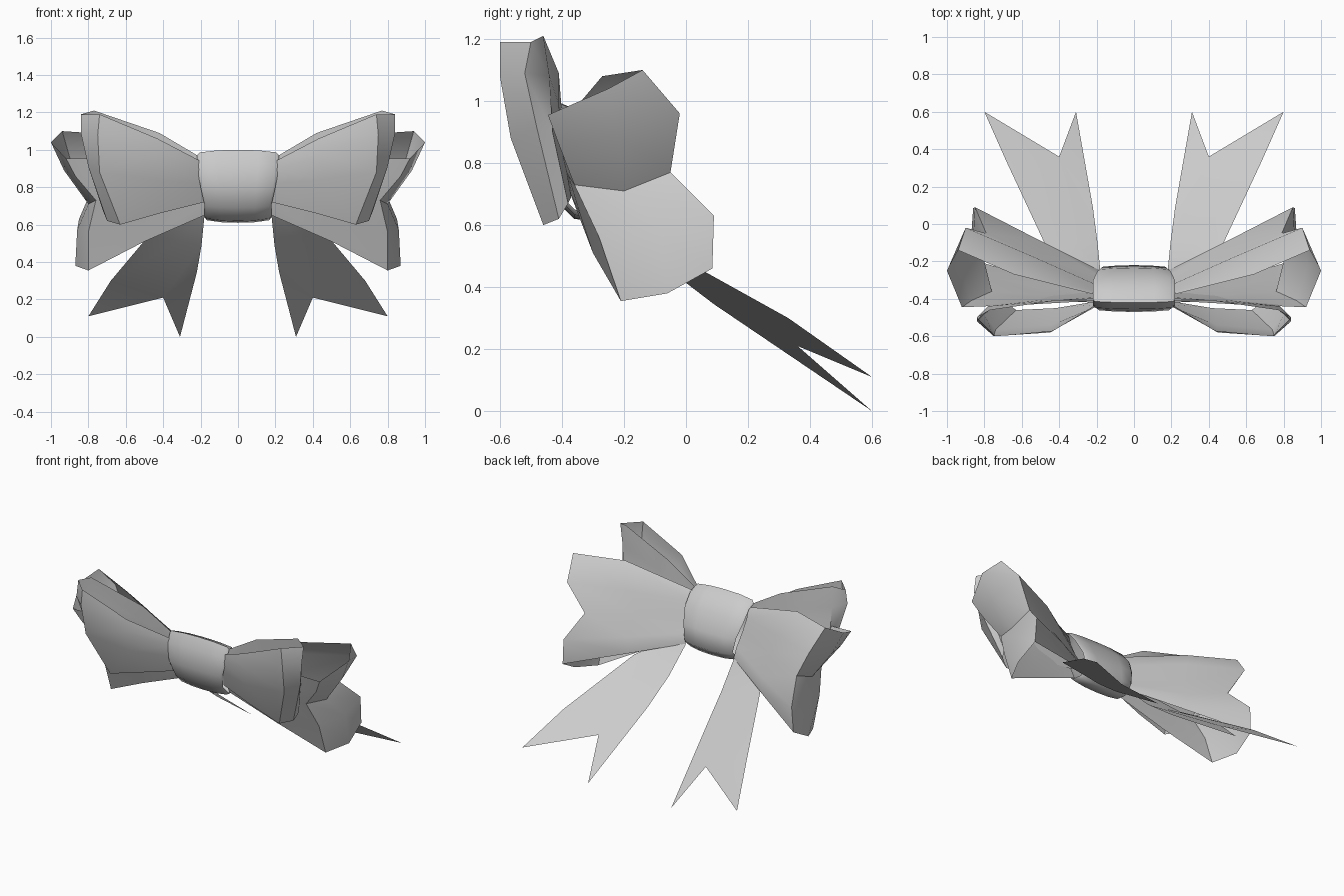
import bpy, math


def make(name, verts, faces, mirror=True, angle=45):
    """Mesh object, optionally mirrored across x, smooth with sharp creases."""
    me = bpy.data.meshes.new(name)
    me.from_pydata(verts, [], faces)
    me.validate()
    ob = bpy.data.objects.new(name, me)
    bpy.context.collection.objects.link(ob)
    if mirror:
        mod = ob.modifiers.new("mirror", 'MIRROR')
        mod.use_mirror_merge = False
    bpy.ops.object.select_all(action='DESELECT')
    bpy.context.view_layer.objects.active = ob
    ob.select_set(True)
    bpy.ops.object.shade_smooth_by_angle(angle=math.radians(angle))
    return ob


def grid(name, rows, wrap=False, **kw):
    """Skin equal-length rows of points; wrap closes each row into a ring."""
    n = len(rows[0])
    verts, index = [], {}
    ids = []
    for r in rows:
        for p in r:
            if p not in index:
                index[p] = len(verts)
                verts.append(p)
            ids.append(index[p])
    faces = []
    for r in range(len(rows) - 1):
        for c in range(n if wrap else n - 1):
            d = (c + 1) % n
            q = [ids[r * n + c], ids[(r + 1) * n + c],
                 ids[(r + 1) * n + d], ids[r * n + d]]
            faces.append(list(dict.fromkeys(q)))
    return make(name, verts, faces, **kw)


# Front loops: each row runs knot, front, outer turn, back, knot
grid("front_loop", [
    [(.20, -.43, .94), (.43, -.57, 1.06), (.74, -.60, 1.19), (.84, -.50, 1.19),
     (.77, -.46, 1.21), (.42, -.41, 1.09), (.20, -.40, .96)],
    [(.20, -.44, .89), (.45, -.58, .98), (.75, -.60, 1.08), (.84, -.52, 1.09),
     (.78, -.44, 1.08), (.44, -.41, .99), (.20, -.40, .90)],
    [(.19, -.43, .82), (.44, -.54, .84), (.74, -.565, .88), (.80, -.48, .91),
     (.77, -.43, .90), (.44, -.40, .86), (.19, -.39, .82)],
    [(.18, -.41, .72), (.42, -.45, .66), (.63, -.46, .60), (.70, -.41, .62),
     (.72, -.38, .67), (.44, -.37, .69), (.18, -.37, .72)],
])

# Rear loops: larger, with a pinched waist in the outer turn
grid("rear_loop", [
    [(.20, -.41, .93), (.55, -.43, .95), (.92, -.445, .955), (1.0, -.25, 1.04),
     (.94, -.14, 1.10), (.64, -.27, 1.08), (.20, -.38, .95)],
    [(.20, -.42, .87), (.52, -.41, .88), (.87, -.41, .86), (.93, -.22, .89),
     (.90, -.02, .96), (.55, -.17, .94), (.20, -.36, .88)],
    [(.19, -.40, .80), (.48, -.38, .76), (.76, -.36, .73), (.80, -.20, .71),
     (.79, -.05, .77), (.50, -.18, .79), (.19, -.33, .80)],
    [(.18, -.38, .72), (.50, -.34, .63), (.80, -.28, .56), (.86, -.08, .57),
     (.85, .09, .63), (.50, -.09, .67), (.18, -.28, .71)],
    [(.18, -.35, .65), (.50, -.30, .51), (.80, -.21, .355), (.87, -.06, .38),
     (.86, .085, .46), (.50, -.09, .56), (.18, -.25, .65)],
])

# Tails: flat ribbons ending in a V notch
notch = (.40, .36, .21)
grid("tail", [
    [(.18, -.25, .64), (.18, -.27, .68), (.19, -.29, .72)],
    [(.195, -.10, .49), (.32, -.10, .51), (.47, -.12, .55)],
    [(.22, .09, .345), notch, (.68, .33, .30)],
    [(.31, .60, 0.0), notch, (.80, .60, .11)],
])

# Knot: tilted oval barrel, wider toward its upper front
profile = [(-.42, 1.0), (-.455, .93), (-.47, .80), (-.43, .69), (-.36, .62),
           (-.28, .61), (-.22, .67), (-.235, .78), (-.29, .89), (-.36, .975)]
cy, cz = -.345, .805
rings = []
for t, s in ((-1, .84), (-.93, .93), (-.5, .985), (0, 1), (.5, .985), (.93, .93), (1, .84)):
    rings.append([(t * (.18 + .04 * min(1, max(0, (z - .7) / .2))),
                   cy + (y - cy) * s, cz + (z - cz) * s) for y, z in profile])
grid("knot", rings, wrap=True, mirror=False, angle=60)
